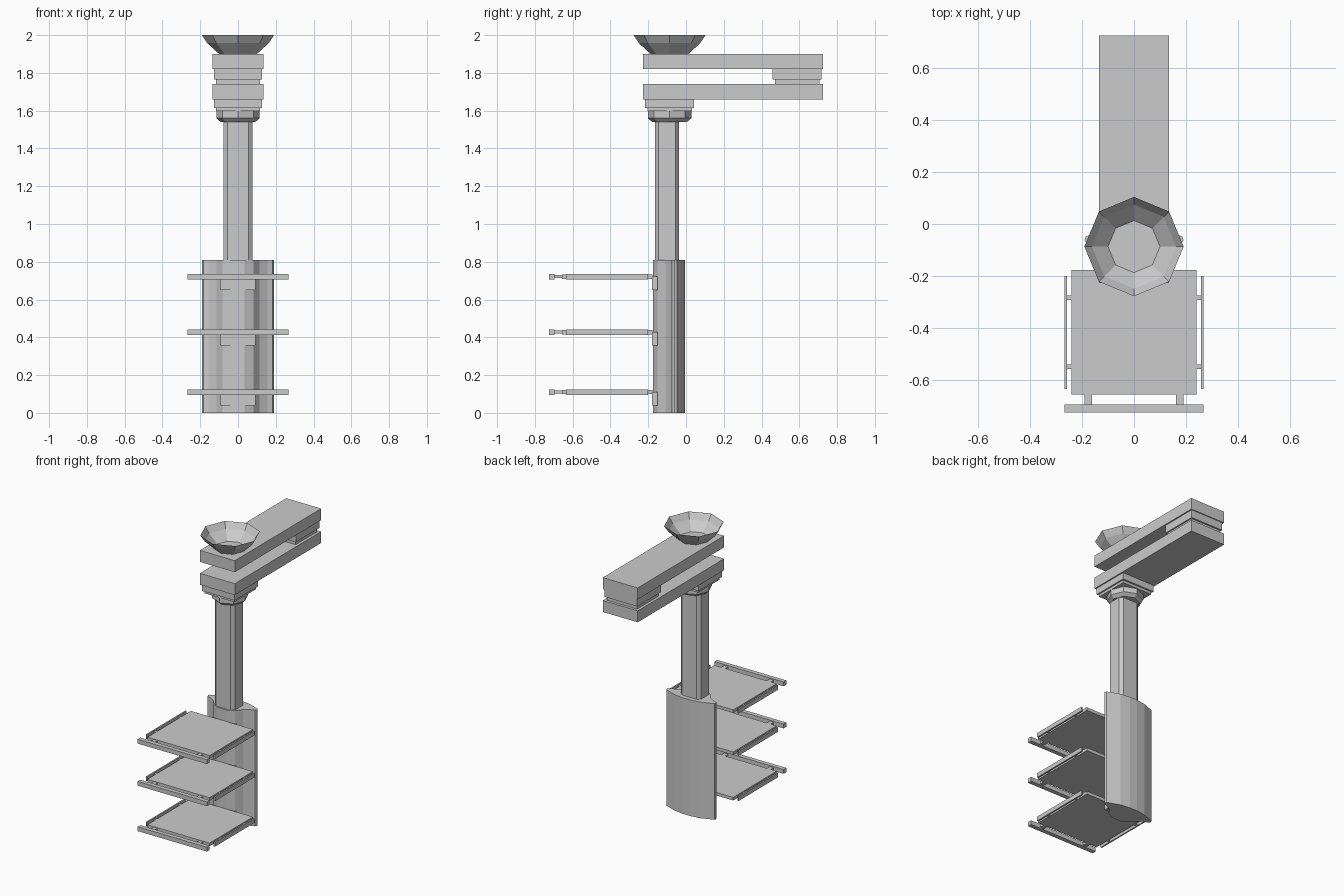
import bpy
import math

if "Cube" in bpy.data.objects:
    bpy.data.objects.remove(bpy.data.objects["Cube"])

AXIS_Y = -0.087   # shared axis of column joint and ceiling cup


def mesh_object(name, verts, faces):
    me = bpy.data.meshes.new(name)
    me.from_pydata(verts, [], faces)
    me.update()
    ob = bpy.data.objects.new(name, me)
    bpy.context.collection.objects.link(ob)
    return ob


def box(name, x0, x1, y0, y1, z0, z1):
    return prism(name, [(x0, y0), (x1, y0), (x1, y1), (x0, y1)], z0, z1)


def prism(name, outline, z0, z1):
    """Extrude a counter-clockwise plan outline from z0 to z1."""
    n = len(outline)
    verts = [(x, y, z) for z in (z0, z1) for x, y in outline]
    faces = [(i, (i + 1) % n, n + (i + 1) % n, n + i) for i in range(n)]
    faces += [tuple(reversed(range(n))), tuple(range(n, 2 * n))]
    return mesh_object(name, verts, faces)


def lathe(name, profile, cy, sides=8, cap_top=True):
    """Revolve (radius, z) points, listed bottom to top."""
    verts = [(r * math.cos(math.tau * i / sides), cy + r * math.sin(math.tau * i / sides), z)
             for r, z in profile for i in range(sides)]
    faces = []
    for k in range(len(profile) - 1):
        a, b = k * sides, (k + 1) * sides
        for i in range(sides):
            j = (i + 1) % sides
            faces.append((a + i, a + j, b + j, b + i))
    faces.append(tuple(reversed(range(sides))))
    if cap_top:
        top = (len(profile) - 1) * sides
        faces.append(tuple(range(top, top + sides)))
    return mesh_object(name, verts, faces)


# Ceiling cup, open at the top
lathe("ceiling_cup", [(0.1, 1.9), (0.162, 1.957), (0.191, 2.0)], AXIS_Y, cap_top=False)

# Two stacked swing arms
for name, z in (("upper_arm", 1.82), ("lower_arm", 1.66)):
    box(name, -0.135, 0.135, -0.228, 0.725, z, z + 0.08)

# Stepped pivot blocks under the end of each arm
for name, cy, z_top, z_step, z_end in (("arm_pivot", 0.588, 1.82, 1.765, 1.74),
                                       ("column_pivot", AXIS_Y, 1.66, 1.615, 1.597)):
    box(name + "_block", -0.126, 0.126, cy - 0.13, cy + 0.13, z_step, z_top)
    box(name + "_step", -0.116, 0.116, cy - 0.118, cy + 0.118, z_end, z_step)

# Octagonal collar and chamfered column
lathe("column_collar", [(0.092, 1.54), (0.115, 1.56), (0.115, 1.597)], AXIS_Y)
cx = [(0.055, -0.164), (0.078, -0.145), (0.078, -0.055), (0.055, -0.037)]
prism("column", cx + [(-x, y) for x, y in reversed(cx)], 0.81, 1.54)

# Service head: bulged front, thin wings, gently bowed back
half = [(0.035, -0.175), (0.082, -0.152), (0.115, -0.108), (0.155, -0.083), (0.182, -0.074),
        (0.19, -0.062), (0.186, -0.048), (0.1, -0.016), (0.03, -0.006)]
prism("service_head", half + [(-x, y) for x, y in reversed(half)], 0.0, 0.81)

# Shelves with mounting bracket, side rails and front rail
for name, z in (("bottom_shelf", 0.095), ("middle_shelf", 0.412), ("top_shelf", 0.706)):
    zt = z + 0.03
    box(name, -0.24, 0.24, -0.657, -0.178, z + 0.004, zt - 0.004)
    box(name + "_bracket", -0.092, 0.092, -0.181, -0.15, z - 0.056, z + 0.015)
    box(name + "_front_rail", -0.267, 0.267, -0.725, -0.695, z, zt)
    for side, s in (("left", -1), ("right", 1)):
        x0, x1 = sorted((s * 0.257, s * 0.267))
        box(f"{name}_{side}_rail", x0, x1, -0.635, -0.2, z, zt)
        x0, x1 = sorted((s * 0.235, s * 0.26))
        for i, y in enumerate((-0.284, -0.55)):
            box(f"{name}_{side}_rail_post_{i + 1}", x0, x1, y - 0.009, y + 0.009, z + 0.007, zt - 0.007)
        x = s * 0.176
        box(f"{name}_{side}_front_post", x - 0.015, x + 0.015, -0.7, -0.65, z + 0.007, zt - 0.007)
